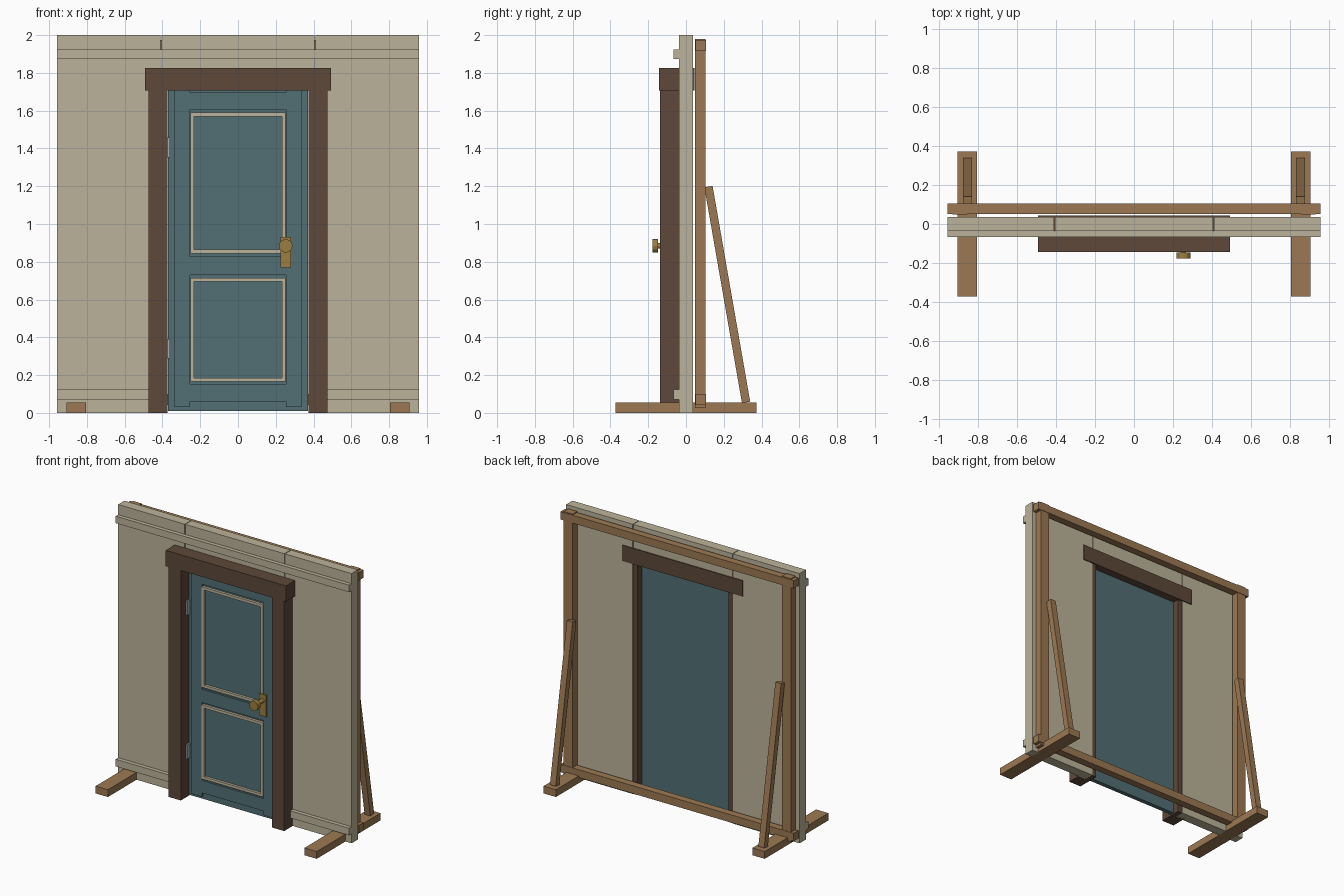
import bpy, bmesh, math
from mathutils import Vector, Matrix

if "Cube" in bpy.data.objects:
    bpy.data.objects.remove(bpy.data.objects["Cube"])


def material(name, r, g, b):
    m = bpy.data.materials.new(name)
    m.diffuse_color = (r, g, b, 1)
    m.use_nodes = True
    m.node_tree.nodes["Principled BSDF"].inputs["Base Color"].default_value = m.diffuse_color
    return m


CREAM = material("cream_paint", 0.50, 0.45, 0.32)
BROWN = material("dark_wood", 0.11, 0.065, 0.04)
TEAL = material("teal_paint", 0.085, 0.16, 0.175)
WOOD = material("raw_timber", 0.33, 0.19, 0.085)
BRASS = material("brass", 0.33, 0.21, 0.05)
STEEL = material("steel", 0.40, 0.40, 0.40)


def finish(name, bm, mat):
    bmesh.ops.recalc_face_normals(bm, faces=bm.faces)
    me = bpy.data.meshes.new(name)
    bm.to_mesh(me)
    bm.free()
    me.materials.append(mat)
    ob = bpy.data.objects.new(name, me)
    bpy.context.collection.objects.link(ob)
    return ob


def boxes(name, mat, *spans):
    """One object from boxes given as (x0, x1, y0, y1, z0, z1)."""
    bm = bmesh.new()
    for x0, x1, y0, y1, z0, z1 in spans:
        mtx = (Matrix.Translation(((x0 + x1) / 2, (y0 + y1) / 2, (z0 + z1) / 2))
               @ Matrix.Diagonal((x1 - x0, y1 - y0, z1 - z0, 1)))
        bmesh.ops.create_cube(bm, size=1, matrix=mtx)
    return finish(name, bm, mat)


def pair(name, mat, x0, x1, *rest):
    """Left and right copies of a box."""
    boxes(name + "_right", mat, (x0, x1, *rest))
    boxes(name + "_left", mat, (-x1, -x0, *rest))


def disc(bm, r, y0, y1, x, z, sides):
    mtx = Matrix.Translation((x, (y0 + y1) / 2, z)) @ Matrix.Rotation(math.pi / 2, 4, 'X')
    bmesh.ops.create_cone(bm, cap_ends=True, segments=sides, radius1=r, radius2=r,
                          depth=y1 - y0, matrix=mtx)


W = 0.957

# wall flats and mouldings
pair("wall_side_panel", CREAM, 0.411, W, -0.037, 0.037, 0, 2)
boxes("wall_over_door", CREAM, (-0.406, 0.406, -0.037, 0.037, 1.71, 2))
boxes("picture_rail", CREAM, (-W, W, -0.066, -0.037, 1.873, 1.925))
pair("skirting", CREAM, 0.465, W, -0.066, -0.037, 0.07, 0.123)

# door frame
pair("door_post", BROWN, 0.373, 0.475, -0.137, 0.033, 0, 1.71)
boxes("door_lintel", BROWN, (-0.493, 0.493, -0.143, 0.044, 1.708, 1.825))

# door leaf
boxes("door_slab", TEAL, (-0.371, 0.371, -0.047, -0.015, 0.01, 1.71))
pair("door_stile", TEAL, 0.253, 0.338, -0.062, -0.046, 0.03, 1.708)
for part, z0, z1 in (("bottom", 0.06, 0.152), ("middle", 0.73, 0.828), ("top", 1.607, 1.697)):
    boxes("door_rail_" + part, TEAL, (-0.253, 0.253, -0.062, -0.046, z0, z1))

# panel trims
for part, z0, z1 in (("lower", 0.165, 0.715), ("upper", 0.845, 1.59)):
    a, t, y = 0.252, 0.02, (-0.066, -0.046)
    boxes("panel_trim_" + part, CREAM,
          (-a, a, *y, z0, z0 + t), (-a, a, *y, z1 - t, z1),
          (-a, -a + t, *y, z0 + t, z1 - t), (a - t, a, *y, z0 + t, z1 - t))

# hinges
for part, z0 in (("lower", 0.287), ("upper", 1.352)):
    boxes("hinge_" + part, STEEL, (-0.377, -0.36, -0.075, -0.046, z0, z0 + 0.105))

# knob and plate
boxes("knob_plate", BRASS, (0.226, 0.281, -0.074, -0.06, 0.77, 0.93))
bm = bmesh.new()
disc(bm, 0.015, -0.15, -0.07, 0.253, 0.884, 12)
disc(bm, 0.036, -0.178, -0.147, 0.253, 0.884, 12)
finish("door_knob", bm, BRASS)

# rear timber frame
pair("frame_upright", WOOD, 0.858, 0.932, 0.048, 0.102, 0.025, 1.98)
boxes("frame_top_rail", WOOD, (-W, W, 0.051, 0.105, 1.915, 1.973))
boxes("frame_bottom_rail", WOOD, (-W, W, 0.051, 0.105, 0.042, 0.10))

# feet and slanted braces
pair("foot", WOOD, 0.806, 0.907, -0.373, 0.373, 0, 0.054)
top, low = Vector((0, 0.119, 1.198)), Vector((0, 0.318, 0.056))
axis = top - low
rot = Vector((0, 0, 1)).rotation_difference(axis).to_matrix().to_4x4()
for side, x in (("right", 0.855), ("left", -0.855)):
    bm = bmesh.new()
    mtx = (Matrix.Translation((top + low) / 2 + Vector((x, 0, 0))) @ rot
           @ Matrix.Diagonal((0.047, 0.044, axis.length, 1)))
    bmesh.ops.create_cube(bm, size=1, matrix=mtx)
    finish("brace_" + side, bm, WOOD)
